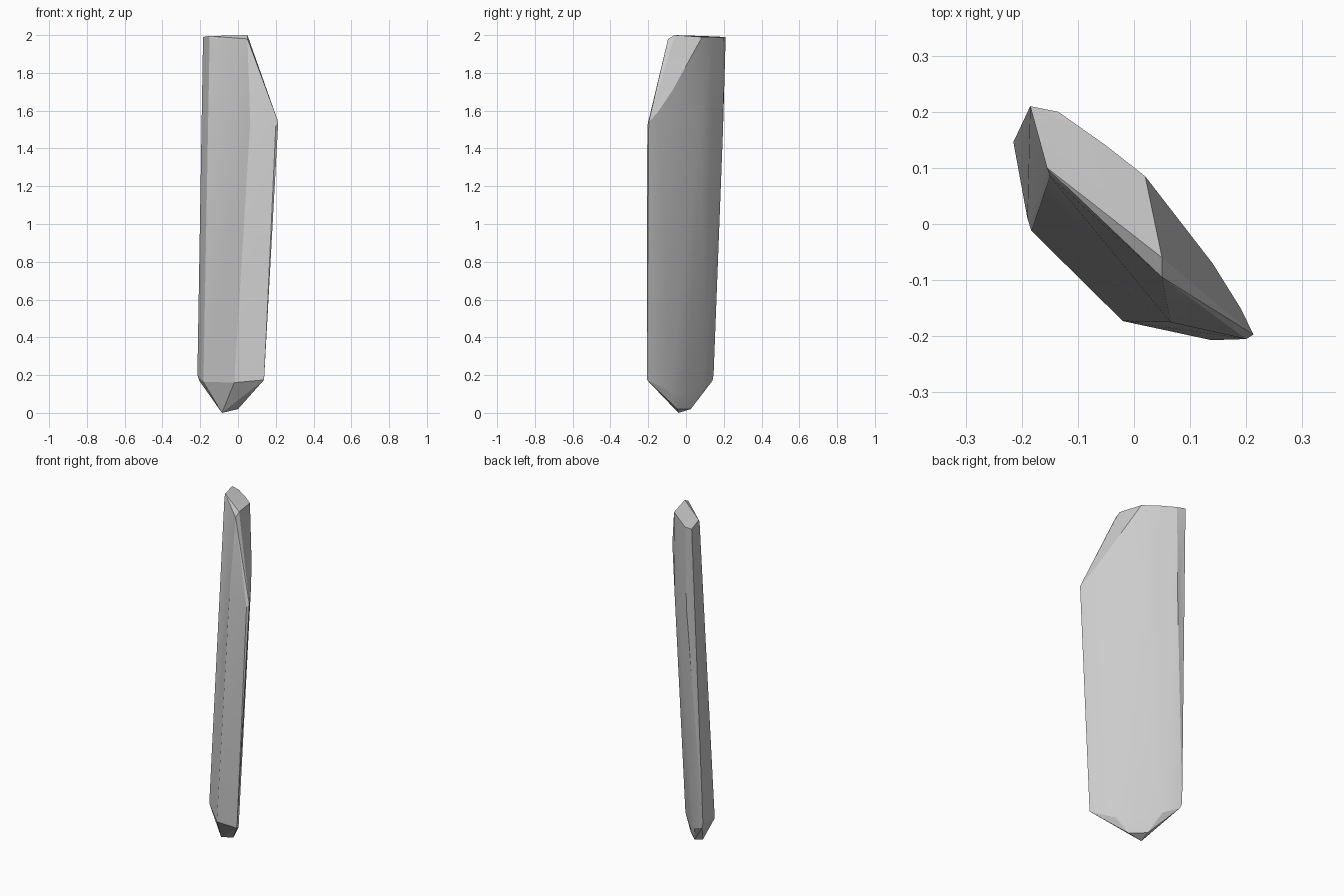
import bpy, bmesh, math

# Corner rings of the faceted shard, lowest to highest
tip = [(-0.085, -0.04, 0.0), (0.0, -0.045, 0.02), (-0.075, 0.025, 0.02)]
base = [(-0.183, -0.012, 0.165), (-0.19, 0.01, 0.17), (-0.02, -0.173, 0.16),
        (0.138, -0.207, 0.175), (-0.215, 0.146, 0.20), (-0.205, 0.14, 0.17)]
base_bulge = [(0.06, -0.08, 0.11), (-0.02, 0.0, 0.09), (-0.12, 0.095, 0.13)]
shoulder = [(0.065, -0.175, 1.54), (0.213, -0.197, 1.54), (0.2, -0.205, 1.52),
            (0.19, -0.15, 1.59), (0.14, -0.07, 1.71)]
back_bulge = [(0.02, 0.08, 1.5), (-0.05, 0.135, 1.5), (-0.14, 0.196, 1.5)]
top = [(0.05, -0.095, 1.98), (0.05, -0.06, 2.0), (0.02, 0.085, 1.99),
       (-0.05, 0.14, 1.99), (-0.135, 0.2, 1.985), (-0.185, 0.21, 1.99),
       (-0.155, 0.1, 1.995), (-0.15, 0.085, 1.975)]

# Wrap the corners in a convex skin
bm = bmesh.new()
for co in tip + base + base_bulge + shoulder + back_bulge + top:
    bm.verts.new(co)
bmesh.ops.convex_hull(bm, input=bm.verts[:])
bmesh.ops.delete(bm, geom=[v for v in bm.verts if not v.link_faces], context='VERTS')
bmesh.ops.recalc_face_normals(bm, faces=bm.faces[:])

mesh = bpy.data.meshes.new("crystal_shard")
bm.to_mesh(mesh)
bm.free()
shard = bpy.data.objects.new("crystal_shard", mesh)
bpy.context.collection.objects.link(shard)

# Soft curved back, crisp facets elsewhere
bpy.context.view_layer.objects.active = shard
shard.select_set(True)
bpy.ops.object.shade_smooth_by_angle(angle=math.radians(18))
